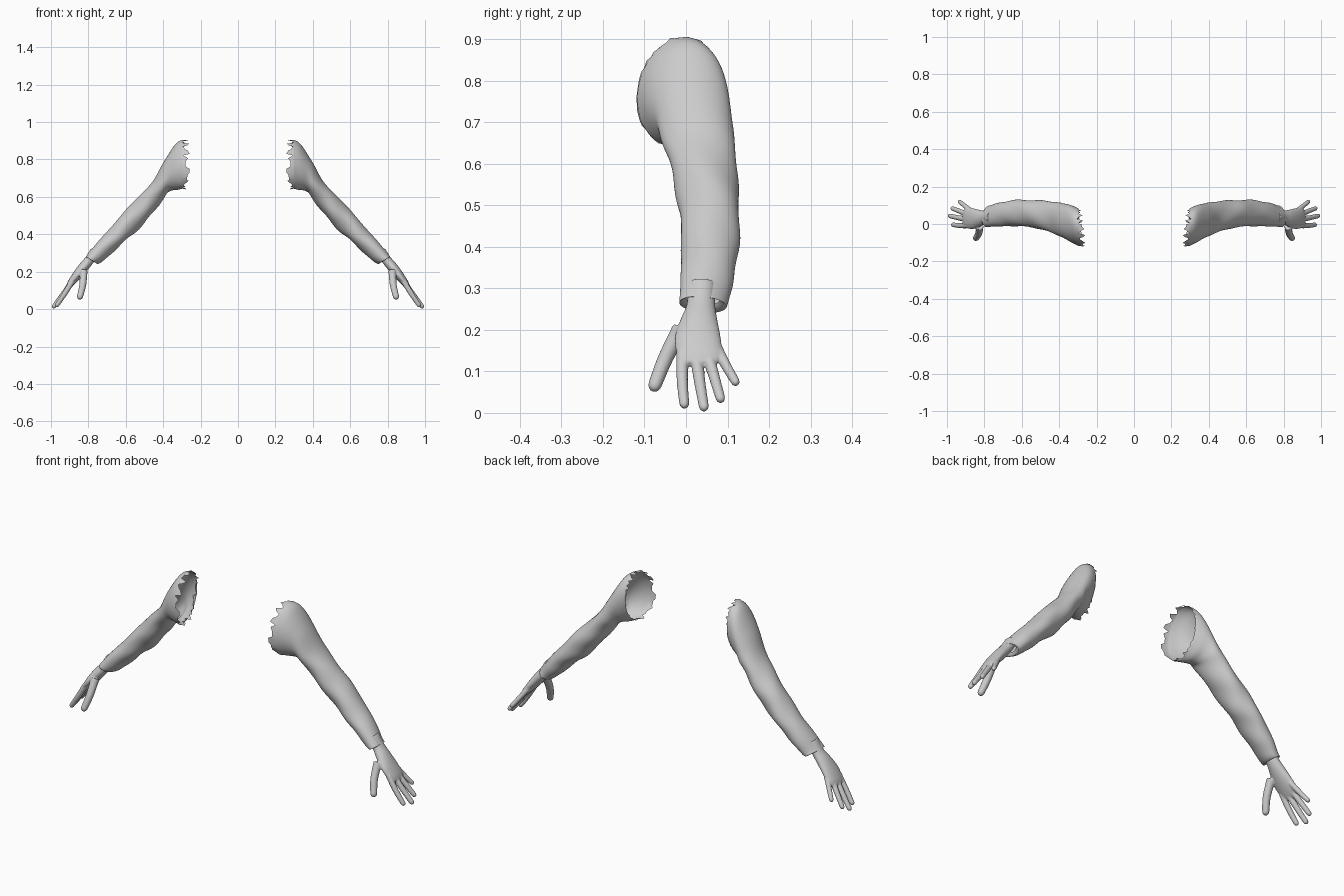
import bpy, bmesh, math, random
from mathutils import Vector

cube = bpy.data.objects.get("Cube")
if cube:
    bpy.data.objects.remove(cube)

grey = bpy.data.materials.new("light_grey")
grey.use_nodes = True
grey.diffuse_color = (0.6, 0.6, 0.6, 1)
grey.node_tree.nodes["Principled BSDF"].inputs["Base Color"].default_value = (0.6, 0.6, 0.6, 1)


def spline(rows, steps):
    """Catmull-Rom interpolation through rows of numbers."""
    out = []
    for i in range(len(rows) - 1):
        a, b, c, d = (rows[min(max(i + k, 0), len(rows) - 1)] for k in (-1, 0, 1, 2))
        for s in range(steps):
            t = s / steps
            out.append([q + 0.5 * t * (r - p + t * (2 * p - 5 * q + 4 * r - s4 + t * (3 * (q - r) + s4 - p)))
                        for p, q, r, s4 in zip(a, b, c, d)])
    return out + [list(rows[-1])]


def loft(bm, rings, caps):
    """Skin a list of point rings."""
    loops = [[bm.verts.new(p) for p in ring] for ring in rings]
    n = len(loops[0])
    for a, b in zip(loops, loops[1:]):
        for i in range(n):
            j = (i + 1) % n
            bm.faces.new((a[i], a[j], b[j], b[i]))
    if caps:
        bm.faces.new(loops[0])
        bm.faces.new(loops[-1][::-1])


def section(top, bottom, y0, y1, skew, n):
    """Oval section spanning top to bottom in xz and y0 to y1 in y."""
    mid, half = (top + bottom) / 2, (top - bottom) / 2
    pts = []
    for i in range(n):
        a = math.tau * i / n
        p = mid + half * math.cos(a)
        p.y = (y0 + y1) / 2 + (y1 - y0) / 2 * math.sin(a) + skew * math.cos(a)
        pts.append(p)
    return pts


def finish(bm, name, side):
    for v in bm.verts:
        v.co.x *= side
    bmesh.ops.recalc_face_normals(bm, faces=bm.faces)
    mesh = bpy.data.meshes.new(name)
    bm.to_mesh(mesh)
    bm.free()
    mesh.materials.append(grey)
    mesh.shade_smooth()
    obj = bpy.data.objects.new(name, mesh)
    bpy.context.collection.objects.link(obj)
    return obj


# Sleeve sections: top x, top z, bottom x, bottom z, front y, back y, skew
SLEEVE = [
    (0.29, 0.907, 0.295, 0.645, -0.118, 0.08, 0.015),
    (0.335, 0.882, 0.325, 0.637, -0.10, 0.098, 0.01),
    (0.395, 0.79, 0.36, 0.633, -0.075, 0.11, 0),
    (0.455, 0.685, 0.39, 0.603, -0.052, 0.118, 0),
    (0.53, 0.603, 0.45, 0.52, -0.03, 0.124, 0),
    (0.61, 0.52, 0.53, 0.43, -0.014, 0.129, 0),
    (0.685, 0.43, 0.61, 0.36, -0.012, 0.126, 0),
    (0.75, 0.36, 0.68, 0.293, -0.012, 0.115, -0.006),
    (0.8, 0.296, 0.732, 0.25, -0.014, 0.1, -0.014),
    (0.813, 0.28, 0.752, 0.241, -0.014, 0.096, -0.014),
]
# Hem turned into the cuff
HEM = (0.802, 0.291, 0.757, 0.26, 0, 0.08, -0.008)


def build_sleeve(name, side):
    rng = random.Random(4)
    n, steps = 56, 6
    rows = spline(SLEEVE, steps) + [HEM]
    rings = []
    for k, (tx, tz, bx, bz, y0, y1, skew) in enumerate(rows):
        ring = section(Vector((tx, 0, tz)), Vector((bx, 0, bz)), y0, y1, skew, n)
        mid = sum(ring, Vector()) / n
        # Soft diagonal cloth folds, strongest at the elbow and underside
        u = k / len(rows)
        strength = 0.045 * math.sin(math.pi * min(u, 1)) ** 2
        for i, p in enumerate(ring):
            a = math.tau * i / n
            fold = math.sin(19 * u * 2 + 2 * a) * (0.6 - 0.4 * math.cos(a)) + 0.5 * math.sin(31 * u - 3 * a)
            ring[i] = mid + (p - mid) * (1 + strength * fold)
        rings.append(ring)
    # Torn shoulder edge, reaching furthest at the front
    for i, p in enumerate(rings[0]):
        a = math.tau * i / n
        p.x += rng.choice((-0.022, -0.012, 0, 0.012)) + 0.012 * math.sin(a)
        p.z += rng.uniform(-0.006, 0.004)
    bm = bmesh.new()
    loft(bm, rings, False)
    return finish(bm, name, side)


# Palm sections: centre x, centre z, front y, back y, half thickness
PALM = [
    (0.765, 0.31, 0.003, 0.072, 0.026),
    (0.795, 0.262, 0.002, 0.07, 0.026),
    (0.828, 0.222, -0.014, 0.076, 0.027),
    (0.862, 0.18, -0.027, 0.084, 0.024),
    (0.895, 0.138, -0.022, 0.087, 0.018),
    (0.91, 0.117, -0.014, 0.074, 0.011),
]
# Digits: base, middle, tip, base radius
DIGITS = [
    ((0.825, -0.012, 0.205), (0.83, -0.05, 0.13), (0.845, -0.075, 0.067), 0.021),
    ((0.885, -0.008, 0.15), (0.928, -0.009, 0.08), (0.967, -0.004, 0.022), 0.0155),
    ((0.885, 0.022, 0.15), (0.938, 0.033, 0.075), (0.984, 0.043, 0.015), 0.0155),
    ((0.885, 0.05, 0.15), (0.931, 0.068, 0.087), (0.97, 0.083, 0.035), 0.015),
    ((0.87, 0.07, 0.165), (0.905, 0.097, 0.113), (0.932, 0.119, 0.075), 0.014),
]


def build_hand(name, side):
    bm = bmesh.new()
    across = Vector((0.8, 0, 0.6))
    palm = []
    for x, z, y0, y1, h in spline(PALM, 4):
        c = Vector((x, 0, z))
        palm.append(section(c + across * h, c - across * h, y0, y1, 0, 24))
    loft(bm, palm, True)
    # Tapered digits with rounded tips
    for base, mid, tip, radius in DIGITS:
        path = [Vector(p) for p in spline([base, mid, tip], 5)]
        end = (path[-1] - path[-2]).normalized()
        radii = [radius * (1 - 0.22 * i / 10) for i in range(len(path))]
        for f, g in ((0.5, 0.87), (0.87, 0.5), (1, 0.15)):
            path.append(Vector(tip) + end * radius * 0.8 * f)
            radii.append(radius * 0.78 * g)
        rings = []
        for i, p in enumerate(path):
            d = (path[min(i + 1, len(path) - 1)] - path[max(i - 1, 0)]).normalized()
            u = d.cross(across).normalized()
            w = d.cross(u)
            rings.append([p + (u * math.cos(math.tau * k / 14) + w * math.sin(math.tau * k / 14)) * radii[i]
                          for k in range(14)])
        loft(bm, rings, True)
    obj = finish(bm, name, side)
    # Fuse the palm and digits into one skin
    remesh = obj.modifiers.new("fuse", "REMESH")
    remesh.mode = "VOXEL"
    remesh.voxel_size = 0.0035
    remesh.use_smooth_shade = True
    smooth = obj.modifiers.new("soften", "SMOOTH")
    smooth.factor = 0.5
    smooth.iterations = 5
    return obj


for label, side in (("left", 1), ("right", -1)):
    build_sleeve(label + "_sleeve", side)
    build_hand(label + "_hand", side)
